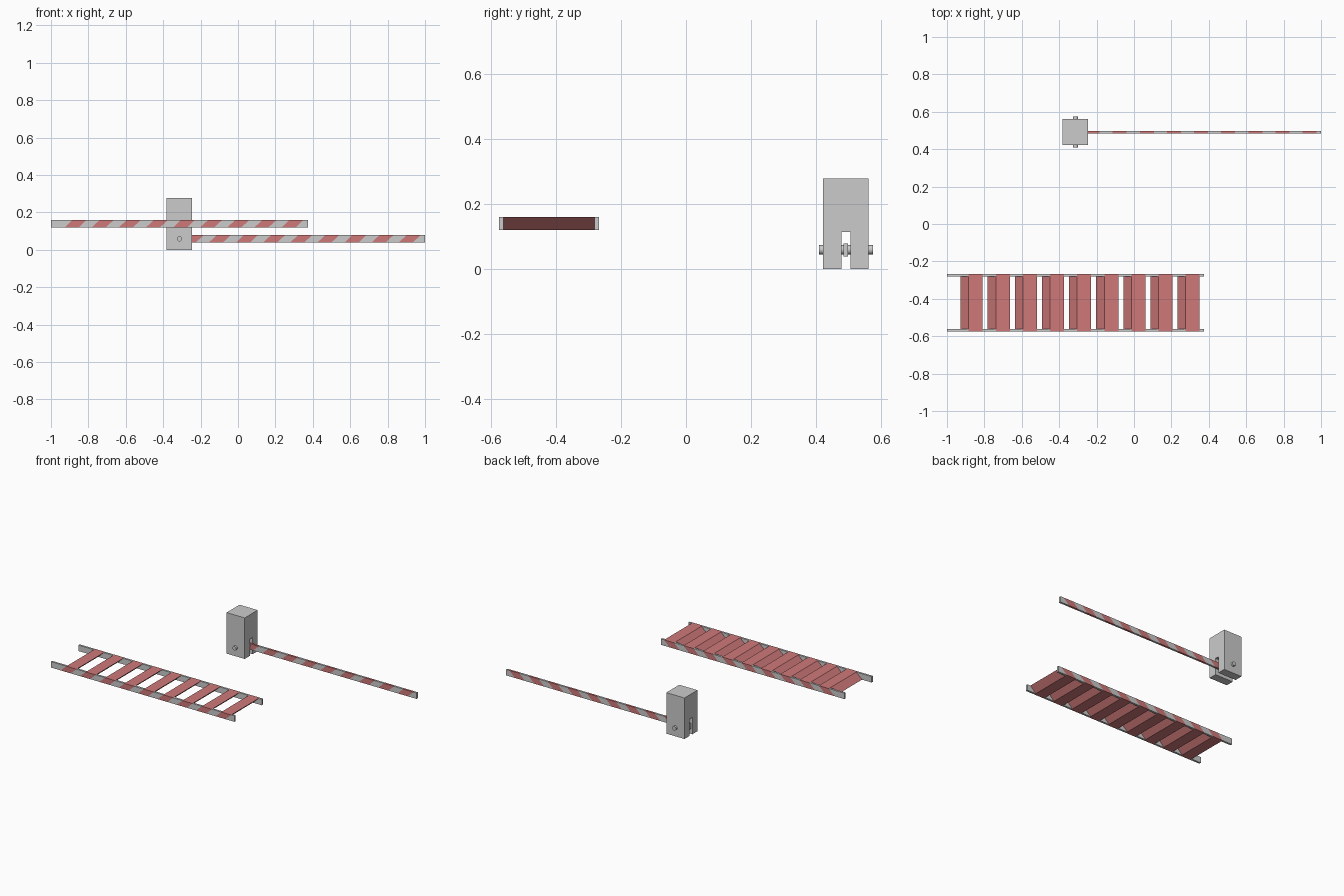
import bpy, bmesh, math
from mathutils import Matrix

if "Cube" in bpy.data.objects:
    bpy.data.objects.remove(bpy.data.objects["Cube"])

LENGTH, HEIGHT, THICK = 1.375, 0.04, 0.0138
STRIPES, PITCH, FIRST, WIDTH, SLANT = 9, 0.145, 0.073, 0.075, 0.043


def paint(name, rgb):
    mat = bpy.data.materials.new(name)
    mat.diffuse_color = (*rgb, 1)
    mat.use_nodes = True
    mat.node_tree.nodes["Principled BSDF"].inputs["Base Color"].default_value = mat.diffuse_color
    return mat


white = paint("pale_paint", (0.8, 0.8, 0.8))
red = paint("red_paint", (0.62, 0.19, 0.19))


def finish(bm, name, mats=()):
    bmesh.ops.remove_doubles(bm, verts=bm.verts, dist=1e-5)
    bmesh.ops.recalc_face_normals(bm, faces=bm.faces)
    me = bpy.data.meshes.new(name)
    bm.to_mesh(me)
    bm.free()
    for m in mats:
        me.materials.append(m)
    ob = bpy.data.objects.new(name, me)
    bpy.context.collection.objects.link(ob)
    return ob


# Slanted cut lines along a bar: (bottom x, top x), measured from its left end
cuts = [(0, 0)]
for i in range(STRIPES):
    for x in (FIRST + i * PITCH, FIRST + i * PITCH + WIDTH):
        cuts.append((x, x + SLANT))
cuts.append((LENGTH, LENGTH))


def quad(bm, pts, mat):
    bm.faces.new([bm.verts.new(p) for p in pts]).material_index = mat


def ring(cut, x, y0, y1, z):
    b, t = x + cut[0], x + cut[1]
    return [(b, y0, z), (b, y1, z), (t, y1, z + HEIGHT), (t, y0, z + HEIGHT)]


def striped_bar(bm, x, y0, y1, z, open_side=None):
    """Bar with diagonal stripes; open_side leaves a stripe's side open for a slat."""
    rings = [ring(c, x, y0, y1, z) for c in cuts]
    for i, (a, b) in enumerate(zip(rings, rings[1:])):
        for k in range(4):
            if not (i % 2 and k == open_side):
                n = (k + 1) % 4
                quad(bm, (a[k], a[n], b[n], b[k]), i % 2)
    quad(bm, rings[0], 0)
    quad(bm, rings[-1], 0)


# Barrier arm
bm = bmesh.new()
striped_bar(bm, -0.375, 0.491 - THICK / 2, 0.491 + THICK / 2, 0.038)
finish(bm, "barrier_arm", (white, red))

# Slatted grille: two striped rails joined by slanted slats
bm = bmesh.new()
Y0, Y1, Z = -0.574, -0.267, 0.12
striped_bar(bm, -1, Y0, Y0 + THICK, Z, open_side=1)
striped_bar(bm, -1, Y1 - THICK, Y1, Z, open_side=3)
for i in range(1, len(cuts) - 1, 2):
    a = ring(cuts[i], -1, Y0 + THICK, Y1 - THICK, Z)
    b = ring(cuts[i + 1], -1, Y0 + THICK, Y1 - THICK, Z)
    for face in (a, b, (a[0], a[1], b[1], b[0]), (a[3], a[2], b[2], b[3])):
        quad(bm, face, 1)
finish(bm, "slatted_grille", (white, red))

# Post with a slot for the arm
bm = bmesh.new()
profile = [(0.4215, 0), (0.477, 0), (0.477, 0.113), (0.505, 0.113),
           (0.505, 0), (0.5605, 0), (0.5605, 0.278), (0.4215, 0.278)]
face = bm.faces.new([bm.verts.new((-0.381, y, z)) for y, z in profile])
out = bmesh.ops.extrude_face_region(bm, geom=[face])
bmesh.ops.translate(bm, vec=(0.136, 0, 0),
                    verts=[g for g in out["geom"] if isinstance(g, bmesh.types.BMVert)])
finish(bm, "post")

# Hinge pin
bm = bmesh.new()
bmesh.ops.create_cone(bm, cap_ends=True, segments=24, radius1=0.014, radius2=0.014, depth=0.166,
                      matrix=Matrix.Translation((-0.313, 0.491, 0.059))
                      @ Matrix.Rotation(math.pi / 2, 4, 'X'))
pin = finish(bm, "hinge_pin")
bpy.context.view_layer.objects.active = pin
pin.select_set(True)
bpy.ops.object.shade_smooth_by_angle(angle=math.radians(35))
